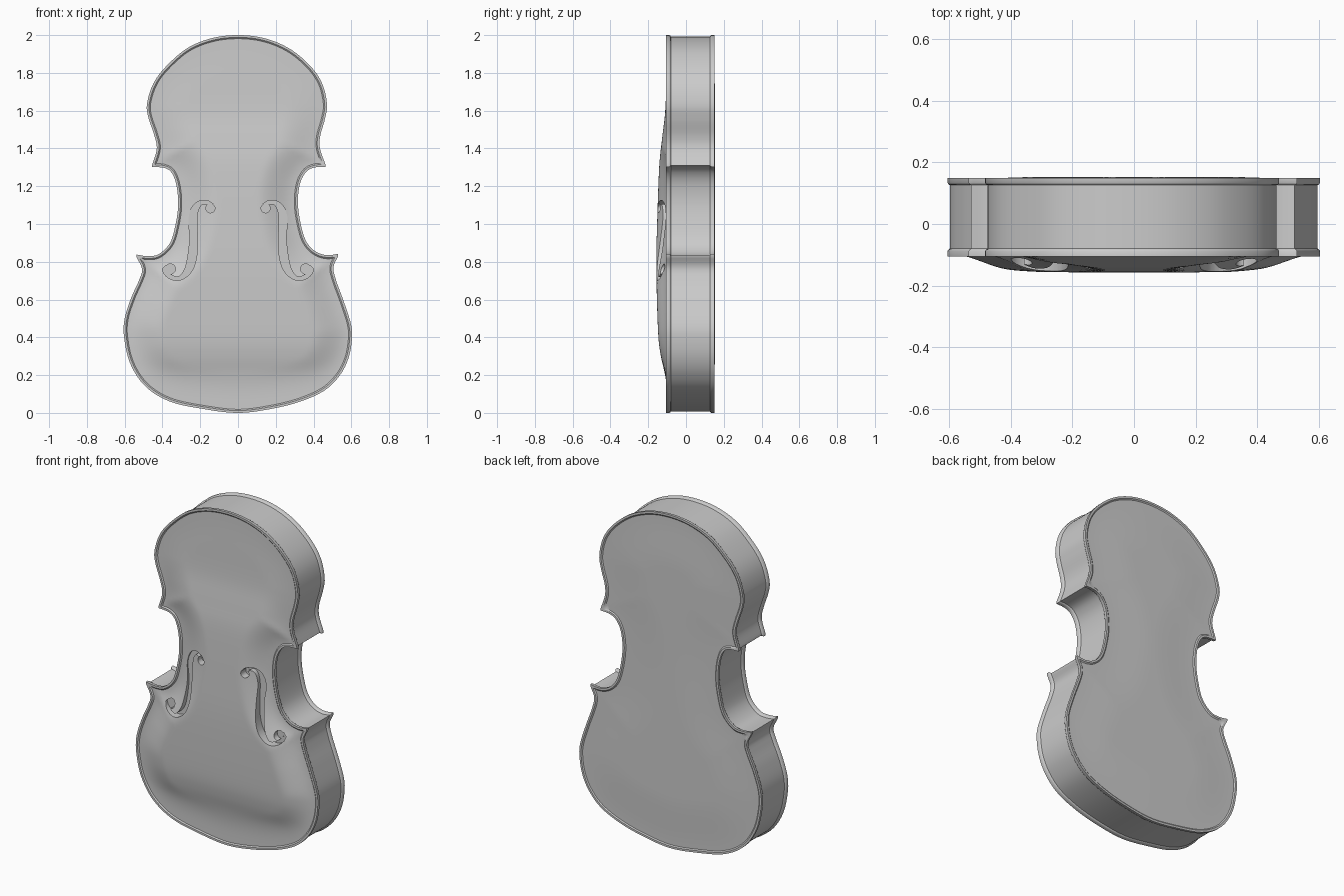
import bpy, bmesh, math
from mathutils import Vector, kdtree
from mathutils.geometry import delaunay_2d_cdt

if "Cube" in bpy.data.objects:
    bpy.data.objects.remove(bpy.data.objects["Cube"])

# Outline runs (x, z), clockwise, each between two sharp corners
UPPER = [(-.455, 1.312), (-.43, 1.40), (-.445, 1.475), (-.475, 1.565), (-.482, 1.635), (-.45, 1.74),
         (-.385, 1.83), (-.27, 1.93), (-.138, 1.984), (0, 2), (.138, 1.984), (.27, 1.93), (.38, 1.84),
         (.445, 1.745), (.471, 1.635), (.46, 1.555), (.435, 1.465), (.434, 1.40), (.464, 1.312)]
WAIST_R = [(.464, 1.303), (.41, 1.30), (.365, 1.28), (.33, 1.22), (.317, 1.12), (.33, 1.01),
           (.36, .91), (.41, .855), (.47, .835), (.53, .842)]
LOWER = [(.53, .83), (.505, .77), (.52, .70), (.56, .59), (.598, .47), (.603, .39), (.585, .29),
         (.54, .20), (.46, .12), (.33, .06), (.17, .02), (0, 0), (-.18, .02), (-.36, .06),
         (-.49, .14), (-.57, .26), (-.603, .40), (-.6, .50), (-.565, .61), (-.525, .70),
         (-.508, .76), (-.537, .825)]
WAIST_L = [(-.537, .838), (-.48, .83), (-.42, .84), (-.36, .90), (-.33, 1.0), (-.317, 1.1),
           (-.325, 1.2), (-.35, 1.27), (-.39, 1.297), (-.455, 1.302)]


def spline(pts, step):
    """Smooth curve through points of any dimension, sampled about every step."""
    p = [Vector(q) for q in pts]
    p = [2 * p[0] - p[1]] + p + [2 * p[-1] - p[-2]]
    out = []
    for a, b, c, d in zip(p, p[1:], p[2:], p[3:]):
        n = max(1, round((c - b).length / step))
        for i in range(n):
            t = i / n
            out.append(.5 * (2 * b + (c - a) * t + (2 * a - 5 * b + 4 * c - d) * t * t
                             + (3 * b - a - 3 * c + d) * t ** 3))
    return out + [p[-2]]


def lerp_table(table, x):
    for (x0, y0), (x1, y1) in zip(table, table[1:]):
        if x <= x1:
            t = (x - x0) / (x1 - x0)
            return y0 + (y1 - y0) * t
    return table[-1][1]


def smooth(t):
    t = min(1, max(0, t))
    return t * t * (3 - 2 * t)


outline = [q for run in (UPPER, WAIST_R, LOWER, WAIST_L) for q in spline(run, .016)]
N = len(outline)

# Distance-to-edge lookup
SUB = 8
tree = kdtree.KDTree(N * SUB)
for i in range(N):
    for k in range(SUB):
        q = outline[i].lerp(outline[(i + 1) % N], k / SUB)
        tree.insert((q.x, q.y, 0), i * SUB + k)
tree.balance()


def edge_dist(q):
    return tree.find((q[0], q[1], 0))[2]


def inset(dist):
    res = []
    for i, q in enumerate(outline):
        d0 = (q - outline[i - 1]).normalized()
        d1 = (outline[(i + 1) % N] - q).normalized()
        n = Vector((d0.y + d1.y, -d0.x - d1.x)).normalized()
        res.append(q + n * dist / max(.6, n.dot(Vector((d1.y, -d1.x)))))
    return res


# Flat triangulation shared by both plates
pts = list(outline)
for r in (.012, .019, .031):
    pts += [q for q in inset(r) if edge_dist(q) > r * .97]
for i in range(-30, 31):
    for j in range(1, 100):
        q = Vector((i * .02 + (j % 2) * .01, j * .02))
        if edge_dist(q) > .042:
            pts.append(q)
flat, _, tris, *_ = delaunay_2d_cdt(pts, [(i, (i + 1) % N) for i in range(N)], [], 1, 1e-6)

ARCH = spline([(0, 0), (.1, .002), (.2, .012), (.3, .034), (.4, .047), (.6, .055), (.8, .058), (1.0, .054),
               (1.3, .043), (1.45, .028), (1.6, .011), (1.8, .004), (2, .002)], .02)
RIM_F, RIM_B = -.105, .15


def front_y(q):
    d = edge_dist(q)
    if d < .0145:
        return RIM_F
    return RIM_F + .006 - lerp_table(ARCH, q.y) * smooth((d - .015) / .2)


def back_y(q):
    d = edge_dist(q)
    return RIM_B if d < .0145 else RIM_B - .005 + .008 * smooth((d - .015) / .3)


# Body: carved front plate, ribs with overhanging edges, back plate
bm = bmesh.new()
for fn in (front_y, back_y):
    used = {}
    for t in tris:
        vs = []
        for i in t:
            if i not in used:
                used[i] = bm.verts.new((flat[i].x, fn(flat[i]), flat[i].y))
            vs.append(used[i])
        bm.faces.new(vs)
rows = []
for off, y in ((0, RIM_F), (0, -.088), (.003, -.083), (.008, -.08), (.008, .126), (.003, .129), (0, .134), (0, RIM_B)):
    ring = inset(off) if off else outline
    rows.append([bm.verts.new((q.x, y, q.y)) for q in ring])
for a, b in zip(rows, rows[1:]):
    for i in range(N):
        k = (i + 1) % N
        bm.faces.new((a[i], a[k], b[k], b[i]))
bmesh.ops.remove_doubles(bm, verts=bm.verts, dist=2e-5)
bmesh.ops.recalc_face_normals(bm, faces=bm.faces)


def make_object(name, bm):
    me = bpy.data.meshes.new(name)
    bm.to_mesh(me)
    bm.free()
    ob = bpy.data.objects.new(name, me)
    bpy.context.collection.objects.link(ob)
    return ob


body = make_object("string_instrument_body", bm)


def prism(name, poly_faces, floor):
    """Cutter from flat polygons, reaching from in front of the plate to the floor."""
    b = bmesh.new()
    for poly in poly_faces:
        b.faces.new([b.verts.new((x, -.25, z)) for x, z in poly])
    bmesh.ops.remove_doubles(b, verts=b.verts, dist=1e-6)
    ext = bmesh.ops.extrude_face_region(b, geom=b.faces[:])
    bmesh.ops.translate(b, vec=(0, .25 + floor, 0),
                        verts=[g for g in ext["geom"] if isinstance(g, bmesh.types.BMVert)])
    bmesh.ops.recalc_face_normals(b, faces=b.faces)
    ob = make_object(name, b)
    ob.hide_render = True
    return ob


# Sound holes: path (x, z, half width) with a round eye at both ends
HOLE = [(.141, 1.098, .012), (.160, 1.112, .010), (.190, 1.115, .010), (.222, 1.09, .017), (.240, 1.03, .022),
        (.235, .93, .020), (.242, .83, .023), (.264, .755, .019), (.310, .712, .010),
        (.360, .722, .011), (.388, .757, .014), (.372, .772, .014)]
EYES = [(.146, 1.083, .024), (.358, .762, .027)]
cutters = []
for s in (1, -1):
    path = spline(HOLE, .015)
    sides = []
    for i, p in enumerate(path):
        a, c = path[max(0, i - 1)], path[min(len(path) - 1, i + 1)]
        t = Vector((c.x - a.x, c.y - a.y)).normalized()
        sides.append(((s * (p.x - t.y * p.z), p.y + t.x * p.z), (s * (p.x + t.y * p.z), p.y - t.x * p.z)))
    cutters.append(prism("hole_cutter", [(l0, r0, r1, l1) for (l0, r0), (l1, r1) in zip(sides, sides[1:])], -.1))
    for x, z, r in EYES:
        cutters.append(prism("eye_cutter", [[(s * x + r * math.cos(k * math.tau / 24), z + r * math.sin(k * math.tau / 24))
                                             for k in range(24)]], -.1005))

bpy.context.view_layer.objects.active = body
body.select_set(True)
for c in cutters:
    m = body.modifiers.new("cut", 'BOOLEAN')
    m.operation, m.solver, m.object = 'DIFFERENCE', 'EXACT', c
    bpy.ops.object.modifier_apply(modifier=m.name)
    bpy.data.objects.remove(c)
bpy.ops.object.shade_smooth_by_angle(angle=math.radians(35))
